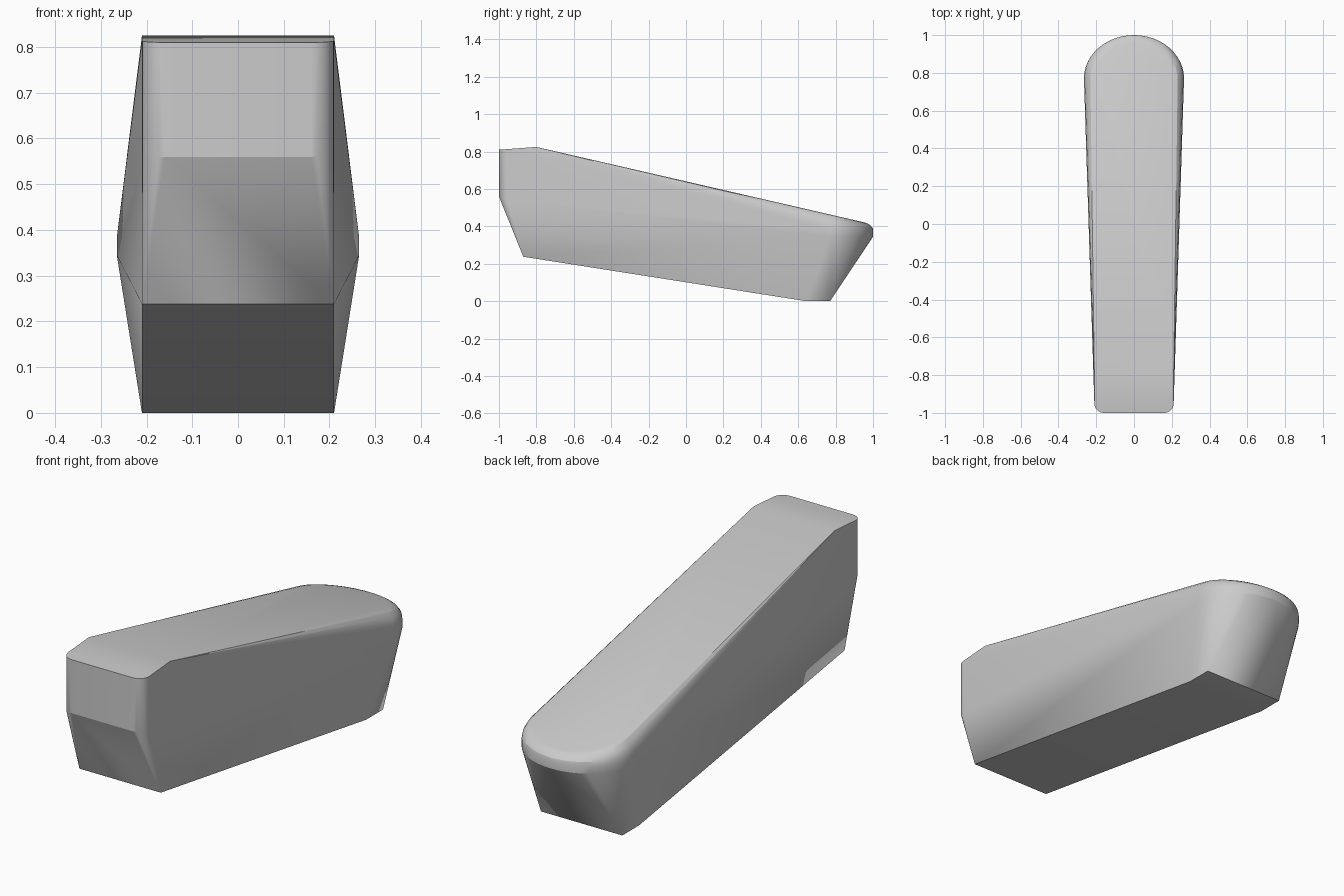
import bpy, bmesh, math

if "Cube" in bpy.data.objects:
    bpy.data.objects.remove(bpy.data.objects["Cube"])

SEG = 24
TOP_SLOPE = (0.42 - 0.825) / (0.96 + 0.80)


def top_z(y):
    return 0.825 + TOP_SLOPE * (y + 0.80)


def rear_arc(rx, ry, cy=0.77):
    """Half ellipse sweeping around the rear end."""
    return [(rx * math.cos(math.pi * i / SEG), cy + ry * math.sin(math.pi * i / SEG))
            for i in range(SEG + 1)]


pts = []

# underside: sloping keel and short flat foot
for s in (-1, 1):
    pts += [(s * 0.21, -0.87, 0.238), (s * 0.21, 0.645, 0.0), (s * 0.21, 0.77, 0.0)]
    # ridge where the nose plate meets the long sloping top
    pts.append((s * 0.21, -0.80, 0.825))

    # front face with rounded vertical corners
    r = 0.05
    for i in range(7):
        a = math.pi / 2 * i / 6
        x = s * (0.21 - r + r * math.sin(a))
        y = -1 + r - r * math.cos(a)
        pts.append((x, y, 0.81 + 0.075 * (y + 1)))
        pts.append((x, y, 0.56 - 0.5 * (y + 1)))

# rounded rear rim: narrow vertical band
for x, y in rear_arc(0.265, 0.23):
    pts += [(x, y, 0.345), (x, y, 0.383)]

# softened edge blending the rim into the sloping top
STEPS = 4
for k in range(1, STEPS + 1):
    a = math.pi / 2 * k / STEPS
    inset, rise = 1 - math.cos(a), math.sin(a)
    for x, y in rear_arc(0.265 - 0.055 * inset, 0.23 - 0.045 * inset):
        pts.append((x, y, 0.383 + (top_z(y) - 0.383) * rise))

# wrap the guide points in one tight convex shell
bm = bmesh.new()
for p in pts:
    bm.verts.new(p)
res = bmesh.ops.convex_hull(bm, input=bm.verts[:])
loose = [v for v in bm.verts if not v.link_faces]
bmesh.ops.delete(bm, geom=loose, context='VERTS')
bmesh.ops.dissolve_limit(bm, angle_limit=math.radians(0.3),
                         verts=bm.verts[:], edges=bm.edges[:])
bmesh.ops.recalc_face_normals(bm, faces=bm.faces[:])

mesh = bpy.data.meshes.new("tapered_body")
bm.to_mesh(mesh)
bm.free()
body = bpy.data.objects.new("tapered_body", mesh)
bpy.context.collection.objects.link(body)

bpy.context.view_layer.objects.active = body
body.select_set(True)
bpy.ops.object.shade_smooth_by_angle(angle=math.radians(20))
